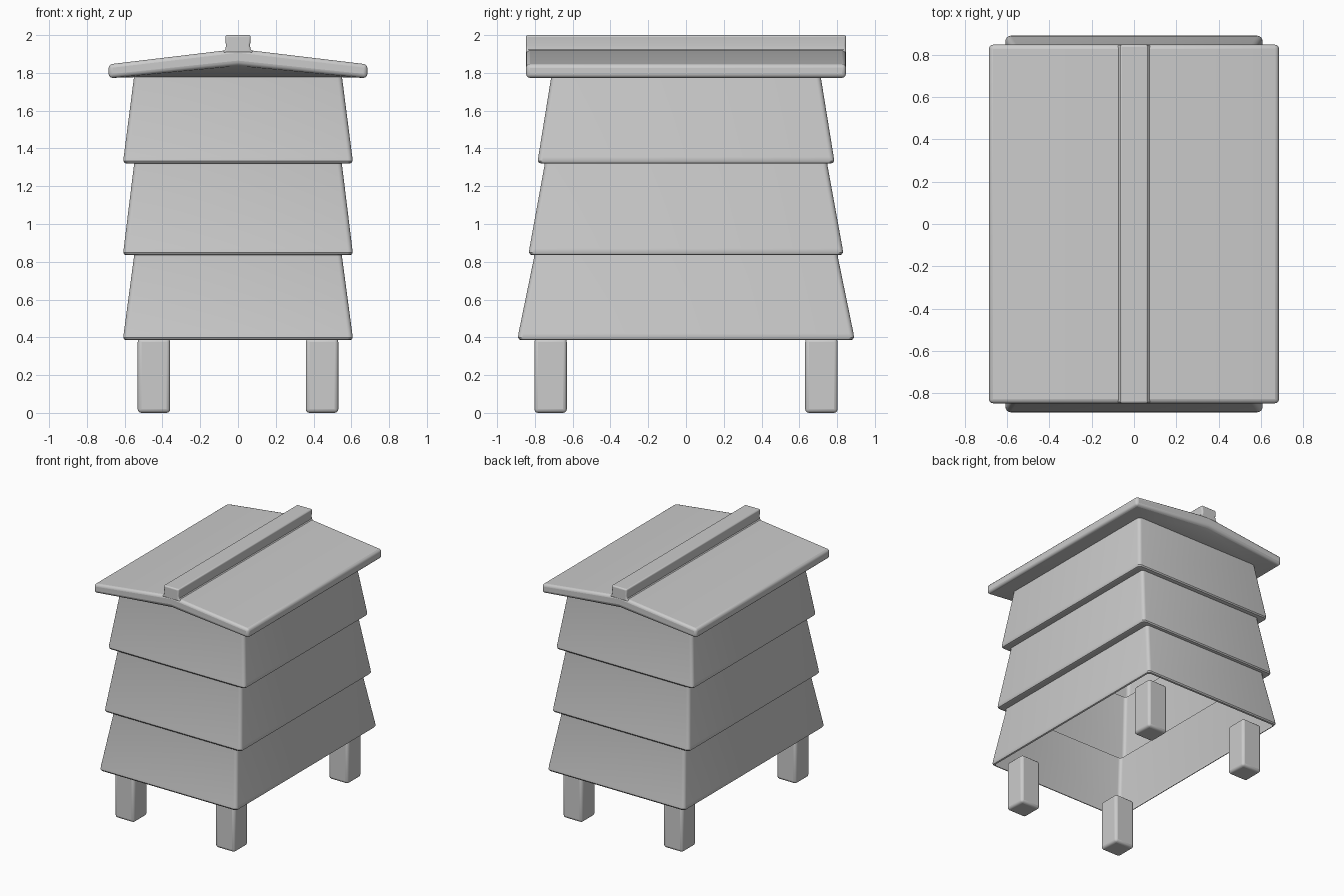
import bpy, bmesh, math

if "Cube" in bpy.data.objects:
    bpy.data.objects.remove(bpy.data.objects["Cube"])


def finish(name, bm, bevel=0.0):
    bmesh.ops.recalc_face_normals(bm, faces=bm.faces)
    me = bpy.data.meshes.new(name)
    bm.to_mesh(me)
    bm.free()
    ob = bpy.data.objects.new(name, me)
    bpy.context.collection.objects.link(ob)
    bpy.ops.object.select_all(action='DESELECT')
    ob.select_set(True)
    bpy.context.view_layer.objects.active = ob
    bpy.ops.object.shade_smooth_by_angle(angle=math.radians(35))
    if bevel:
        m = ob.modifiers.new("Bevel", 'BEVEL')
        m.width = bevel
        m.segments = 3
        m.angle_limit = math.radians(40)
    return ob


def rounded_ring(bm, hx, hy, z, r=0.025, seg=4):
    pts = []
    for k, (sx, sy) in enumerate([(1, 1), (-1, 1), (-1, -1), (1, -1)]):
        for i in range(seg + 1):
            a = math.pi / 2 * (k + i / seg)
            pts.append(bm.verts.new((sx * (hx - r) + r * math.cos(a),
                                     sy * (hy - r) + r * math.sin(a), z)))
    return pts


# Hollow body: three flared tiers, open underneath
tiers = [(0.385, 0.835, 0.89, 0.805), (0.835, 1.32, 0.832, 0.75), (1.32, 1.785, 0.785, 0.715)]
bm = bmesh.new()
prev = None
for z0, z1, y0, y1 in tiers:
    for z, hx, hy in [(z0, 0.592, y0 - 0.018), (z0 + 0.004, 0.602, y0 - 0.007),
                      (z0 + 0.014, 0.607, y0 - 0.001), (z0 + 0.035, 0.605, y0 - 0.003),
                      (z1 - 0.01, 0.551, y1 - 0.001), (z1, 0.55, y1)]:
        ring = rounded_ring(bm, hx, hy, z)
        if prev:
            n = len(ring)
            for i in range(n):
                j = (i + 1) % n
                bm.faces.new((prev[i], prev[j], ring[j], ring[i]))
        prev = ring
finish("hive_body", bm)

# Gabled roof: the underside slopes from the gable ends down to the body top
X, Y = 0.685, 0.847
bm = bmesh.new()
ends, inner = [], []
for s in (-1, 1):
    ends.append([bm.verts.new((x, s * Y, z)) for x, z in
                 [(-X, 1.773), (-X, 1.845), (0, 1.927), (X, 1.845), (X, 1.773), (0, 1.845)]])
    inner.append([bm.verts.new((x, s * 0.71, 1.777)) for x in (-0.55, 0.55)])
for e, i in zip(ends, inner):
    bm.faces.new(e)
    bm.faces.new((e[0], i[0], e[5]))
    bm.faces.new((i[0], i[1], e[5]))
    bm.faces.new((i[1], e[4], e[5]))
f, b = ends
for k in range(4):
    bm.faces.new((f[k], f[k + 1], b[k + 1], b[k]))
fi, bi = inner
bm.faces.new((f[0], fi[0], bi[0], b[0]))
bm.faces.new((f[4], fi[1], bi[1], b[4]))
bm.faces.new((fi[0], fi[1], bi[1], bi[0]))
finish("roof", bm, 0.02)

# Ridge beam along the roof
bm = bmesh.new()
half = [(0.085, 1.905), (0.066, 1.925), (0.064, 1.945), (0.068, 2.0)]
prof = half + [(-x, z) for x, z in reversed(half)]
face = bm.faces.new([bm.verts.new((x, -Y, z)) for x, z in prof])
ext = bmesh.ops.extrude_face_region(bm, geom=[face], use_keep_orig=True)
for v in ext['geom']:
    if isinstance(v, bmesh.types.BMVert):
        v.co.y = Y
finish("roof_ridge", bm, 0.018)

# Four square legs
for sx in (-1, 1):
    for sy in (-1, 1):
        bm = bmesh.new()
        bmesh.ops.create_cube(bm, size=1)
        bmesh.ops.scale(bm, vec=(0.172, 0.172, 0.395), verts=bm.verts)
        bmesh.ops.translate(bm, vec=(sx * 0.445, sy * 0.717, 0.1975), verts=bm.verts)
        name = ("back" if sy > 0 else "front") + ("_right" if sx > 0 else "_left") + "_leg"
        finish(name, bm, 0.02)
